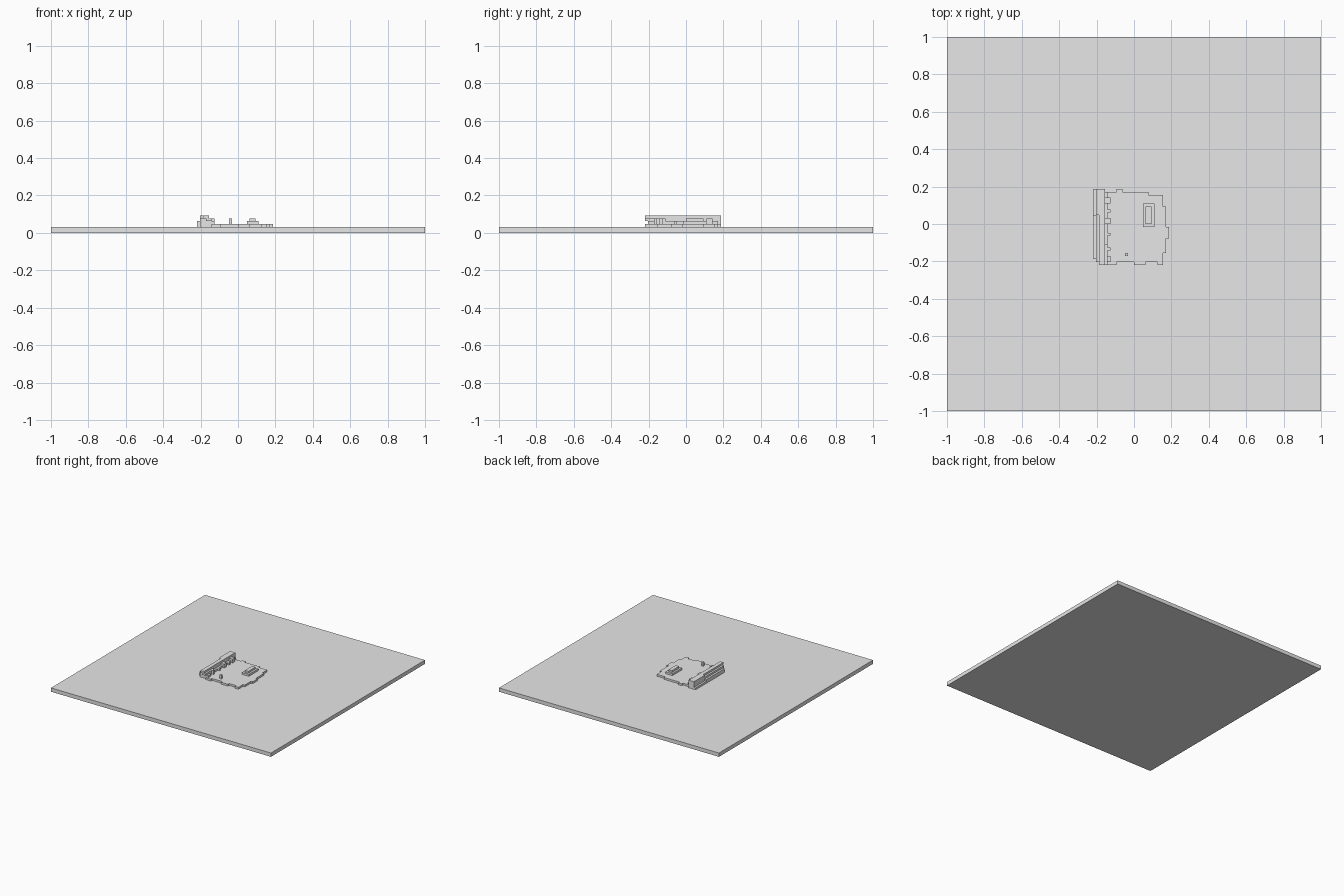
import bpy
import bmesh

U = 2 / 128  # block unit; all sizes below are in blocks

if "Cube" in bpy.data.objects:
    bpy.data.objects.remove(bpy.data.objects["Cube"], do_unlink=True)

gray = bpy.data.materials.new("plain gray")
gray.use_nodes = True
gray.diffuse_color = (0.8, 0.8, 0.8, 1)
gray.node_tree.nodes["Principled BSDF"].inputs["Base Color"].default_value = (0.8, 0.8, 0.8, 1)


def finish(name, bm):
    bmesh.ops.recalc_face_normals(bm, faces=bm.faces)
    mesh = bpy.data.meshes.new(name)
    bm.to_mesh(mesh)
    bm.free()
    mesh.materials.append(gray)
    obj = bpy.data.objects.new(name, mesh)
    bpy.context.collection.objects.link(obj)
    return obj


def box(name, x, y, z):
    """Box from (low, high) pairs in block units."""
    bm = bmesh.new()
    bmesh.ops.create_cube(bm, size=1)
    for v in bm.verts:
        v.co = [(r[0] + (c + 0.5) * (r[1] - r[0])) * U for c, r in zip(v.co, (x, y, z))]
    return finish(name, bm)


def slab(name, outline, low, high):
    """Extrude a flat outline upwards."""
    bm = bmesh.new()
    face = bm.faces.new([bm.verts.new((x * U, y * U, low * U)) for x, y in outline])
    grown = bmesh.ops.extrude_face_region(bm, geom=[face])["geom"]
    verts = [g for g in grown if isinstance(g, bmesh.types.BMVert)]
    bmesh.ops.translate(bm, vec=(0, 0, (high - low) * U), verts=verts)
    return finish(name, bm)


# Ground plate
box("ground_plate", (-64, 64), (-64, 64), (0, 2))

# Paved floor with a stepped edge
edge = [(-12, 11), (-6, 11), (-6, 12), (-4, 12), (-4, 11), (5, 11), (5, 10), (10, 10),
        (10, 6), (11, 6), (11, -1), (12, -1), (12, -5), (11, -5), (11, -10), (10, -10),
        (10, -14), (8, -14), (8, -13), (4, -13), (4, -14), (0, -14), (0, -13),
        (-6, -13), (-6, -14), (-9, -14), (-9, -13), (-12, -13)]
slab("paved_floor", edge, 2, 3)

# Long wall: foot, outer ledge, core and crest
box("wall_foot", (-14, -12), (-12, 12), (2, 3))
box("wall_ledge", (-14, -13), (-12, 3), (3, 4))
box("wall_core", (-13, -10), (-13, 12), (2, 5))
box("wall_crest_front", (-12, -10), (-14, 3), (5, 6))
box("wall_crest_back", (-13, -10), (3, 12), (5, 6))
box("wall_shelf", (-11, -9), (-14, -7), (4, 5))
box("wall_inner_step", (-10, -9), (-11, 11), (3, 4))

# Teeth along the inner side of the wall
for i, (start, length) in enumerate([(-13, 2), (-9, 1), (-4, 1), (0, 2), (4, 1), (7, 2)]):
    box(f"wall_tooth_{i + 1}", (-10, -8), (start, start + length), (3, 4 + i % 2))

# Raised block with a smaller top
box("block_base", (3, 7), (-1, 7), (3, 4))
box("block_top", (4, 6), (0, 6), (4, 5))

# Small post
box("small_post", (-3, -2), (-11, -10), (3, 5))
